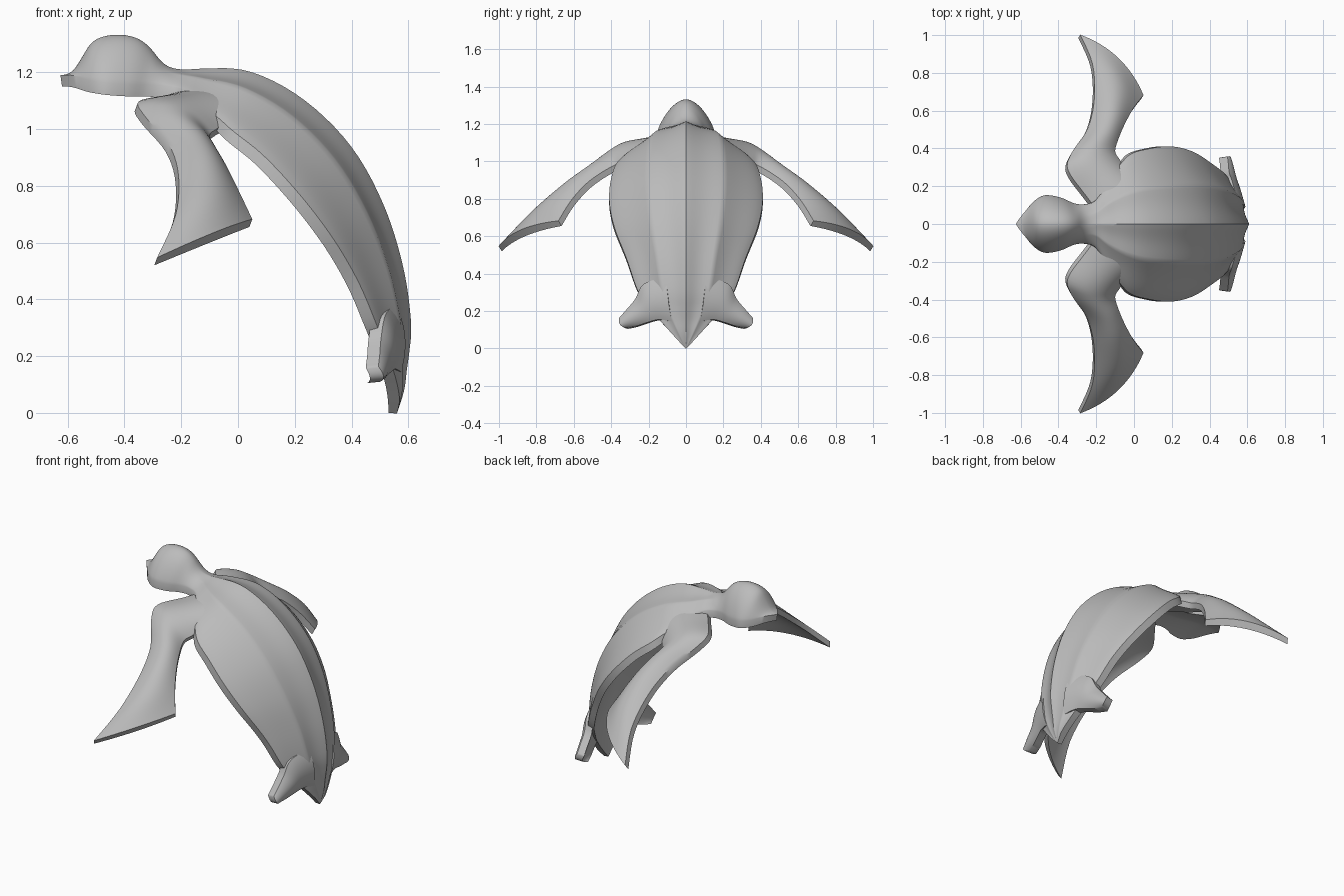
import bpy, bmesh, math
from mathutils import Vector

cube = bpy.data.objects.get("Cube")
if cube:
    bpy.data.objects.remove(cube)

GREY = (0.5, 0.5, 0.5, 1)
mat = bpy.data.materials.new("plain grey")
mat.use_nodes = True
mat.diffuse_color = GREY
mat.node_tree.nodes["Principled BSDF"].inputs["Base Color"].default_value = GREY


def smooth_rows(rows, steps):
    """Smooth interpolation through rows of numbers."""
    out = []
    for i in range(len(rows) - 1):
        a, b, c, d = (rows[max(0, min(len(rows) - 1, i + k))] for k in (-1, 0, 1, 2))
        for s in range(steps):
            t = s / steps
            out.append([q + 0.5 * t * (r - p + t * (2 * p - 5 * q + 4 * r - u + t * (3 * (q - r) + u - p)))
                        for p, q, r, u in zip(a, b, c, d)])
    return out + [list(rows[-1])]


def slab(name, top, bottom, mirror=False):
    """Closed sheet between two grids of points."""
    bm = bmesh.new()
    T = [[bm.verts.new(p) for p in row] for row in top]
    B = [[bm.verts.new(p) for p in row] for row in bottom]
    n, m = len(T), len(T[0])
    for i in range(n - 1):
        for j in range(m - 1):
            for G in (T, B):
                bm.faces.new((G[i][j], G[i + 1][j], G[i + 1][j + 1], G[i][j + 1]))
        for j in (0, m - 1):
            bm.faces.new((T[i][j], T[i + 1][j], B[i + 1][j], B[i][j]))
    for i in (0, n - 1):
        for j in range(m - 1):
            bm.faces.new((T[i][j], T[i][j + 1], B[i][j + 1], B[i][j]))
    bmesh.ops.remove_doubles(bm, verts=bm.verts, dist=0.0005)
    bmesh.ops.recalc_face_normals(bm, faces=bm.faces)
    mesh = bpy.data.meshes.new(name)
    bm.to_mesh(mesh)
    bm.free()
    ob = bpy.data.objects.new(name, mesh)
    bpy.context.collection.objects.link(ob)
    mesh.materials.append(mat)
    if mirror:
        mod = ob.modifiers.new("mirror", "MIRROR")
        mod.use_axis = (False, True, False)
    bpy.ops.object.select_all(action="DESELECT")
    ob.select_set(True)
    bpy.context.view_layer.objects.active = ob
    bpy.ops.object.shade_smooth_by_angle(angle=math.radians(40))
    return ob


# Head, neck, shell and tail along one draped spine:
# underside x, underside z, half width, height, ridge strength
SPINE = [
    (-.62, 1.15, 0, .04, 0), (-.58, 1.155, .06, .05, 0), (-.53, 1.155, .12, .13, 0),
    (-.47, 1.155, .152, .175, 0), (-.39, 1.145, .14, .18, 0), (-.32, 1.135, .11, .145, 0),
    (-.26, 1.13, .105, .095, 0), (-.2, 1.125, .13, .085, .2), (-.13, 1.115, .24, .1, .6),
    (0, 1.08, .36, .13, 1), (.15, .99, .4, .14, 1), (.29, .85, .41, .14, 1),
    (.4, .68, .38, .125, 1), (.475, .49, .315, .11, 1), (.52, .32, .26, .09, .8),
    (.53, .22, .2, .075, .6), (.535, .15, .14, .06, .4), (.535, .08, .075, .05, .2),
    (.53, 0, 0, .03, 0)]
RIM, ACROSS = 0.042, 48
rows = smooth_rows(SPINE, 5)
top, bottom = [], []
for i, (x, z, w, h, ridge) in enumerate(rows):
    a, b = rows[max(i - 1, 0)], rows[min(i + 1, len(rows) - 1)]
    normal = Vector((a[1] - z + z - b[1], 0, b[0] - a[0])).normalized()
    w = max(w, 0)
    rim = min(RIM, h)
    up, low = [], []
    for j in range(ACROSS + 1):
        t = 2 * j / ACROSS - 1
        y = w * t
        base = Vector((x, y, z)) - normal * 0.57 * abs(y) ** 1.5
        dome = (h - rim) * max(0, 1 - t * t) ** 0.85
        groove = 0.02 * ridge * abs(math.sin(2 * math.pi * t))
        low.append(base)
        up.append(base + normal * (rim + dome - groove * (0.4 + 0.6 * (1 - t * t))))
    top.append(up)
    bottom.append(low)
slab("body_with_head", top, bottom)


def flipper(name, edges, normal, thick, crown, bulge):
    """Crowned strip between a leading and a trailing edge."""
    normal = Vector(normal).normalized()
    rows = smooth_rows(edges, 5)
    top, bottom = [], []
    for i, r in enumerate(rows):
        u = i / (len(rows) - 1)
        lead, trail = Vector(r[:3]), Vector(r[3:])
        up, low = [], []
        for j in range(17):
            t = j / 16
            arch = 4 * t * (1 - t)
            p = lead.lerp(trail, t) + Vector(bulge) * arch * u ** 3
            c = crown * arch * (1 - 0.75 * u ** 3)
            low.append(p + normal * c * 0.35)
            up.append(p + normal * (thick + c))
        top.append(up)
        bottom.append(low)
    slab(name, top, bottom, mirror=True)


flipper("front_flippers", [
    (-.2, .05, 1.11, .05, .2, 1.0), (-.27, .14, 1.09, -.05, .28, .99),
    (-.36, .27, 1.07, -.09, .33, .97), (-.34, .36, 1.02, -.11, .37, .95),
    (-.255, .49, .92, -.09, .44, .91), (-.22, .65, .81, -.055, .52, .85),
    (-.23, .83, .67, -.01, .6, .76), (-.295, .985, .52, .04, .665, .655)],
    (.3, .5, .8), .034, .055, (.03, .03, .01))

flipper("hind_flippers", [
    (.51, .1, .38, .53, .07, .14), (.475, .22, .34, .51, .14, .15),
    (.46, .265, .26, .49, .2, .135), (.455, .315, .2, .47, .26, .115),
    (.45, .35, .16, .455, .31, .105)],
    (1, .15, .1), .045, .025, (.01, .015, -.01))
